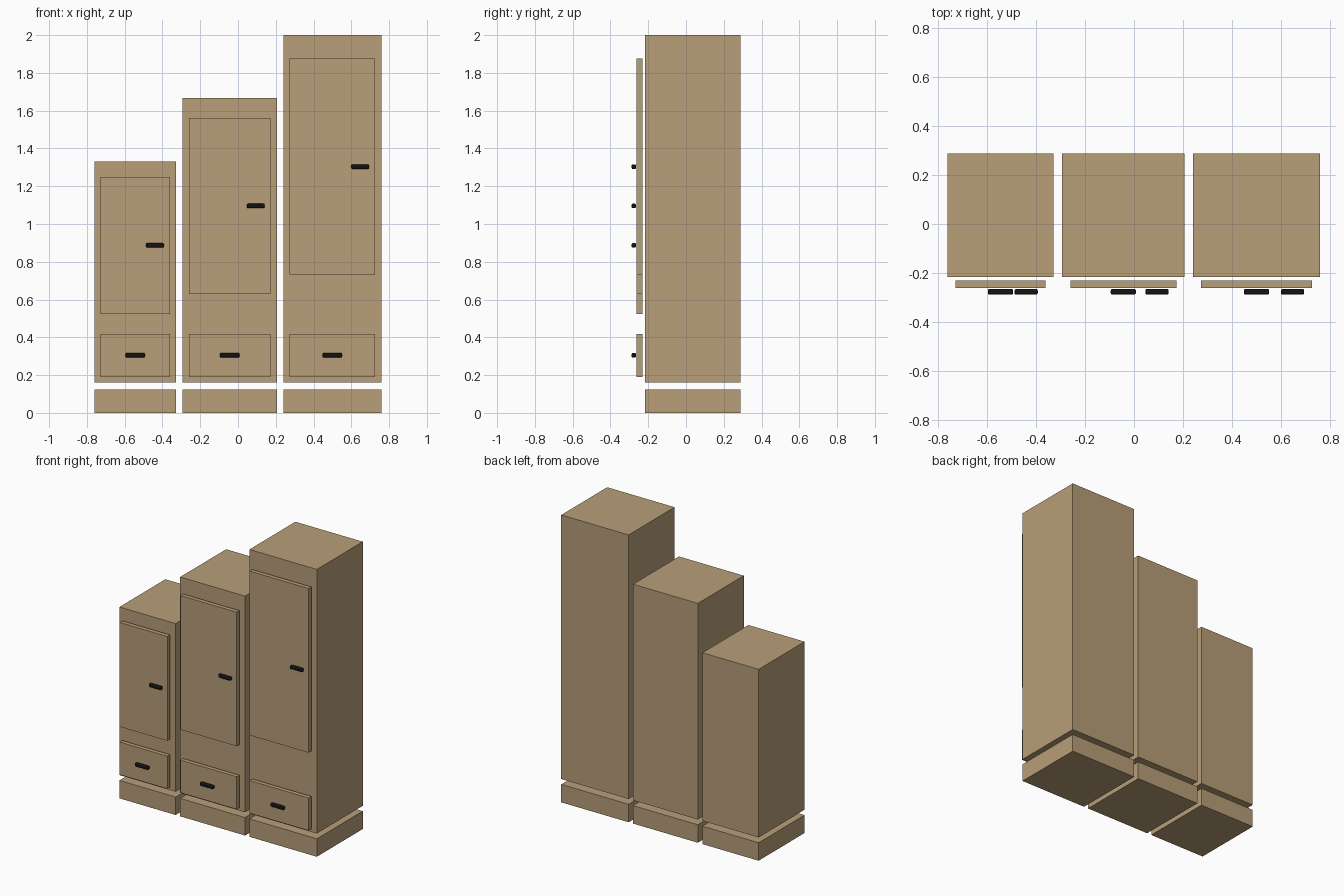
import bpy

default = bpy.data.objects.get("Cube")
if default:
    bpy.data.objects.remove(default, do_unlink=True)


def make_material(name, rgb):
    mat = bpy.data.materials.new(name)
    mat.use_nodes = True
    color = (*rgb, 1.0)
    mat.diffuse_color = color
    mat.node_tree.nodes["Principled BSDF"].inputs["Base Color"].default_value = color
    return mat


WOOD = make_material("tan wood", (0.48, 0.343, 0.19))
BLACK = make_material("black metal", (0.006, 0.006, 0.006))


def box(name, xs, ys, zs, mat):
    """Box spanning the given (low, high) ranges."""
    spans = (xs, ys, zs)
    bpy.ops.mesh.primitive_cube_add(size=1, location=[(a + b) / 2 for a, b in spans])
    obj = bpy.context.object
    obj.name = name
    obj.scale = [b - a for a, b in spans]
    bpy.ops.object.transform_apply(location=False, rotation=False, scale=True)
    obj.data.materials.append(mat)
    return obj


def handle(name, x, z, width):
    """Slim bar pull with rounded edges."""
    bar = box(name, (x - width / 2, x + width / 2), HANDLE_Y,
              (z - 0.012, z + 0.012), BLACK)
    bevel = bar.modifiers.new("rounded edges", "BEVEL")
    bevel.width = 0.007
    bevel.segments = 3
    bpy.ops.object.shade_smooth_by_angle()


BODY_Y = (-0.217, 0.288)
PANEL_Y = (-0.261, -0.231)
HANDLE_Y = (-0.288, -0.265)
INSET = 0.033

# name, x range, body top, door z range
cabinets = [
    ("short", (-0.761, -0.328), 1.332, (0.524, 1.25)),
    ("middle", (-0.293, 0.206), 1.666, (0.629, 1.562)),
    ("tall", (0.24, 0.759), 2.0, (0.732, 1.875)),
]

for name, (x0, x1), top, door_z in cabinets:
    xs = (x0, x1)
    panel_x = (x0 + INSET, x1 - INSET)
    # Carcass and plinth
    box(f"{name}_plinth", xs, BODY_Y, (0, 0.125), WOOD)
    box(f"{name}_body", xs, BODY_Y, (0.162, top), WOOD)
    # Door and drawer fronts
    box(f"{name}_door", panel_x, PANEL_Y, door_z, WOOD)
    box(f"{name}_drawer", panel_x, PANEL_Y, (0.19, 0.417), WOOD)
    # Handles
    handle(f"{name}_door_handle", x1 - 0.112, sum(door_z) / 2, 0.095)
    handle(f"{name}_drawer_handle", (x0 + x1) / 2, 0.305, 0.103)
